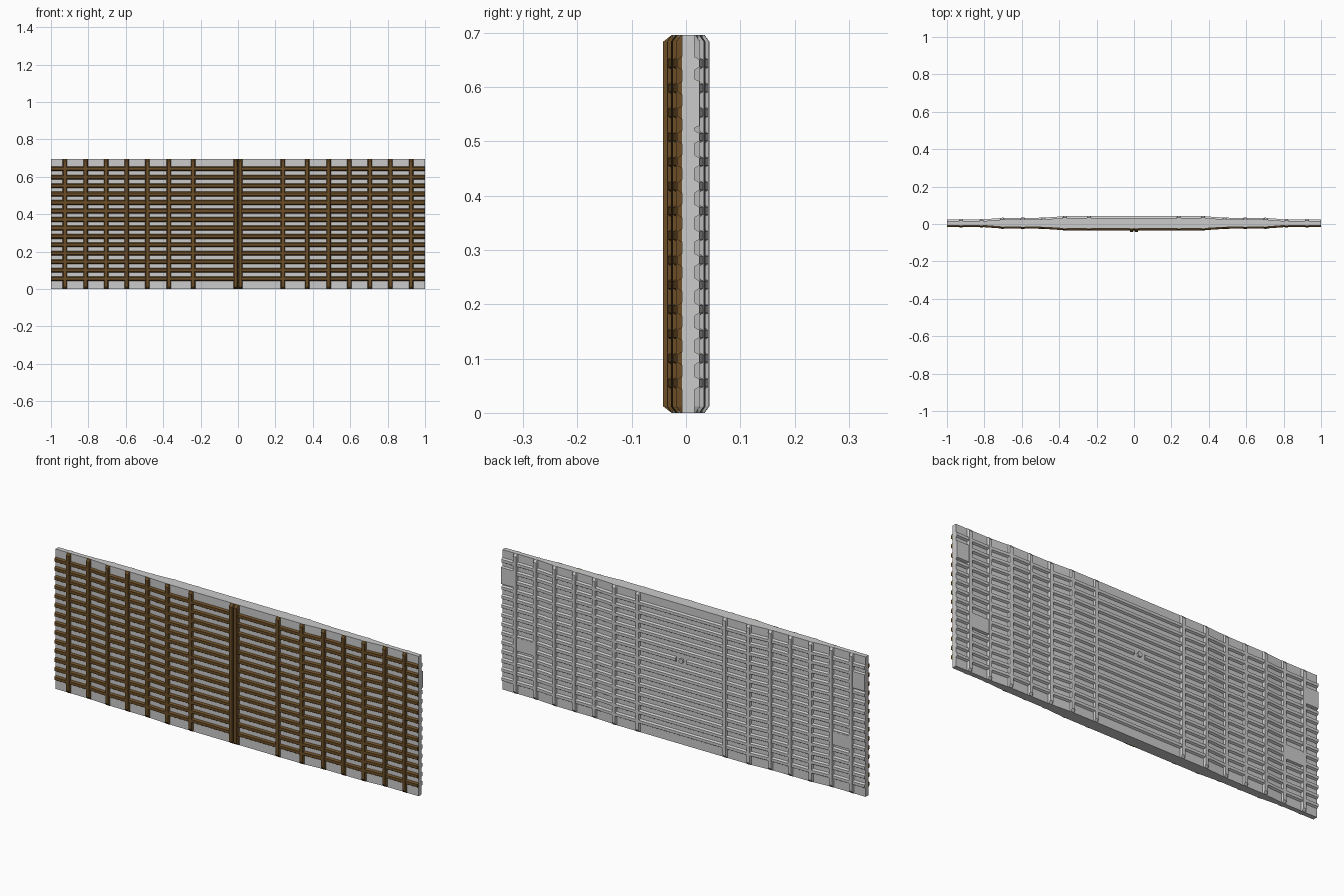
import bpy, bmesh

if "Cube" in bpy.data.objects:
    bpy.data.objects.remove(bpy.data.objects["Cube"])

H = 0.696
MID = 0.004                      # plate mid-plane in y
STEPS = [(0, .017), (.37, .017), (.49, .009), (.70, .008), (.81, 0), (1, 0)]
VERT_X = [.24, .37, .485, .595, .705, .815, .925]
ROW_Z = [.055 + .0453 * i for i in range(14)]

brown = bpy.data.materials.new("brown")
brown.diffuse_color = (0.145, 0.075, 0.02, 1)
brown.use_nodes = True
brown.node_tree.nodes["Principled BSDF"].inputs["Base Color"].default_value = brown.diffuse_color


def swell(x):
    """Extra half thickness of the panel at x."""
    x = min(abs(x), 1)
    for (a, ha), (b, hb) in zip(STEPS, STEPS[1:]):
        if x <= b:
            return ha + (hb - ha) * (x - a) / (b - a)


def face_y(x, side, h):
    return MID + side * (.0115 + swell(x) + h)


def stations(a, b):
    inner = {s * x for x, _ in STEPS for s in (-1, 1)}
    return [a] + sorted(x for x in inner if a < x < b) + [b]


def loft(bm, sections):
    rings = [[bm.verts.new(p) for p in s] for s in sections]
    n = len(rings[0])
    for r, q in zip(rings, rings[1:]):
        for i in range(n):
            j = (i + 1) % n
            bm.faces.new((r[i], r[j], q[j], q[i]))
    bm.faces.new(rings[0])
    bm.faces.new(rings[-1][::-1])


def finish(bm, name, mat=None):
    bmesh.ops.recalc_face_normals(bm, faces=bm.faces)
    me = bpy.data.meshes.new(name)
    bm.to_mesh(me)
    bm.free()
    ob = bpy.data.objects.new(name, me)
    bpy.context.collection.objects.link(ob)
    if mat:
        me.materials.append(mat)


def row(bm, side, z, a, b, base=.0125, top=.007, h=.009):
    """Horizontal strip following the swelling face."""
    loft(bm, [[(x, face_y(x, side, d), z + w) for d, w in
               ((-.004, -base), (0, -base), (h, -top), (h, top), (0, base), (-.004, base))]
              for x in stations(a, b)])


def post(bm, side, x, base=.012, top=.008, h=.0105):
    """Vertical strip with chamfered ends."""
    prof = [(-base, -.004), (-base, 0), (-top, h), (top, h), (base, 0), (base, -.004)]

    def sec(z, cap):
        return [(x + u, face_y(x + u, side, min(d, cap)), z) for u, d in prof]
    loft(bm, [sec(0, .002), sec(.012, 1), sec(H - .012, 1), sec(H, .002)])


# tapered plate
bm = bmesh.new()
loft(bm, [[(x, face_y(x, s, 0), z) for s, z in ((-1, 0), (1, 0), (1, H), (-1, H))]
          for x in stations(-1, 1)])
finish(bm, "plate")

# front grille
bm = bmesh.new()
for z in ROW_Z:
    row(bm, -1, z, -1, 1)
finish(bm, "front_horizontal_bars", brown)
bm = bmesh.new()
for x in VERT_X:
    post(bm, -1, x)
    post(bm, -1, -x)
finish(bm, "front_vertical_bars", brown)
bm = bmesh.new()
for x in (-.0125, .0125):
    post(bm, -1, x, .0125, .008, .0175)
finish(bm, "front_centre_bars", brown)

# back ribs, with a gap around the knob
bm = bmesh.new()
for i, z in enumerate(ROW_Z):
    if i == 8:
        row(bm, 1, z, -1, -.03)
        row(bm, 1, z, .03, 1)
    else:
        row(bm, 1, z, -1, 1)
finish(bm, "back_horizontal_ribs")
bm = bmesh.new()
for x in VERT_X:
    post(bm, 1, x)
    post(bm, 1, -x)
finish(bm, "back_vertical_ribs")

# flat pads on the back
bm = bmesh.new()
for s in (-1, 1):
    for a, b, z, half in ((.815, .925, .25, .037), (.925, 1, .57, .045)):
        a1, b1 = sorted((s * a, s * b))
        row(bm, 1, z, a1, b1, half, half - .004, .0095)
finish(bm, "back_pads")

# small knob in the back centre
bm = bmesh.new()
bmesh.ops.create_cone(bm, cap_ends=True, segments=8, radius1=.012, radius2=.012, depth=.016)
for v in bm.verts:
    v.co = (v.co.x, .034 + v.co.z, ROW_Z[8] + v.co.y)
finish(bm, "back_knob")
